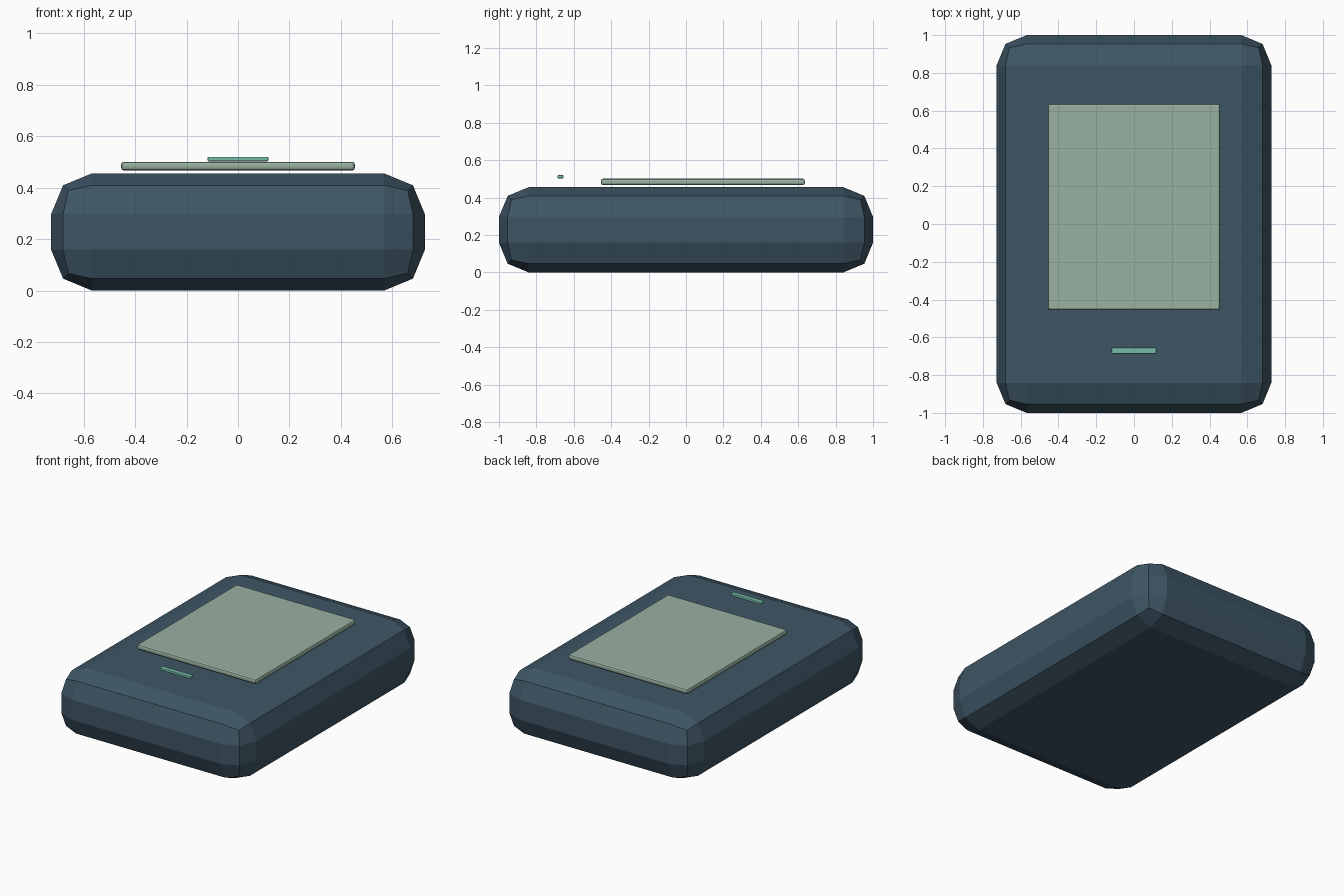
import bpy

if "Cube" in bpy.data.objects:
    bpy.data.objects.remove(bpy.data.objects["Cube"])


def material(name, rgb):
    m = bpy.data.materials.new(name)
    m.diffuse_color = (*rgb, 1)
    m.use_nodes = True
    m.node_tree.nodes["Principled BSDF"].inputs["Base Color"].default_value = m.diffuse_color
    return m


def rounded_box(name, lo, hi, bevel, mat):
    """Box between two corners, with flat two-step bevelled edges."""
    centre = [(a + b) / 2 for a, b in zip(lo, hi)]
    bpy.ops.mesh.primitive_cube_add(size=1, location=centre)
    ob = bpy.context.object
    ob.name = name
    ob.scale = [b - a for a, b in zip(lo, hi)]
    bpy.ops.object.transform_apply(location=False, rotation=False, scale=True)
    mod = ob.modifiers.new("rounded_edges", 'BEVEL')
    mod.width = bevel
    mod.segments = 2
    mod.limit_method = 'NONE'
    ob.data.materials.append(mat)
    return ob


navy = material("navy_shell", (0.048, 0.092, 0.13))
sage = material("sage_screen", (0.32, 0.44, 0.36))
teal = material("teal_light", (0.18, 0.50, 0.40))

# Case
rounded_box("case", (-0.727, -1, 0), (0.727, 1, 0.456), 0.159, navy)
# Display panel, floating just above the case
rounded_box("screen", (-0.455, -0.455, 0.467), (0.455, 0.636, 0.501), 0.011, sage)
# Indicator bar below the display
rounded_box("indicator_bar", (-0.118, -0.687, 0.503), (0.118, -0.654, 0.52), 0.004, teal)
